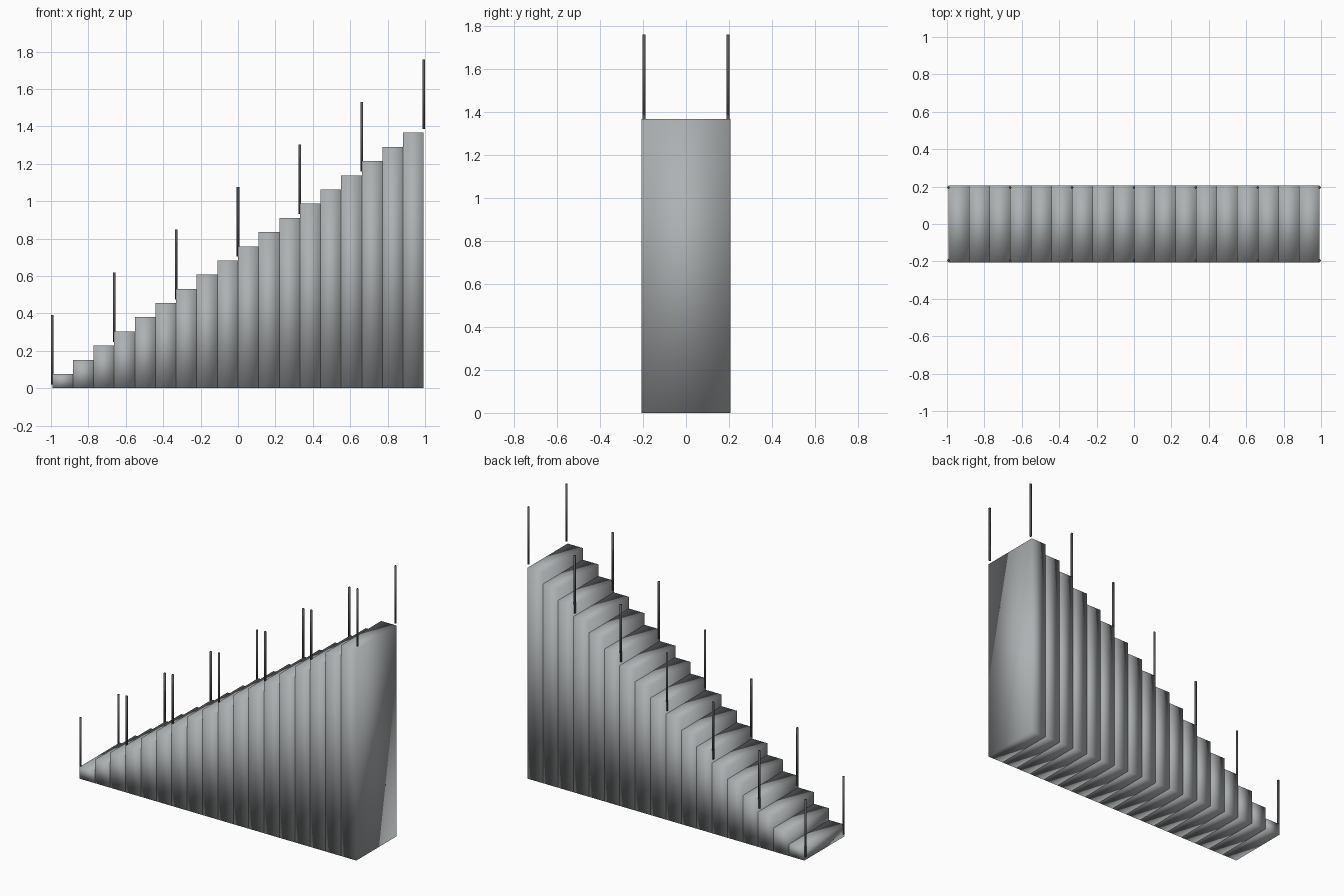
import bpy

cube = bpy.data.objects.get("Cube")
if cube:
    bpy.data.objects.remove(cube, do_unlink=True)

STEPS = 18
HALF_LENGTH = 0.993
TREAD = 2 * HALF_LENGTH / STEPS
RISE = 0.0759
WIDTH = 0.412


def make_material(name, color):
    mat = bpy.data.materials.new(name)
    mat.use_nodes = True
    mat.diffuse_color = color
    mat.node_tree.nodes["Principled BSDF"].inputs["Base Color"].default_value = color
    return mat


stone = make_material("stone grey", (0.42, 0.44, 0.45, 1))
iron = make_material("dark iron", (0.09, 0.095, 0.1, 1))


def finish(name, mat):
    obj = bpy.context.object
    obj.name = name
    obj.data.materials.append(mat)
    bpy.ops.object.transform_apply(location=False, rotation=False, scale=True)
    bpy.ops.object.shade_smooth()


# Solid steps, each a full-height block with soft shading
for i in range(STEPS):
    height = RISE * (i + 1)
    x = -HALF_LENGTH + TREAD * (i + 0.5)
    bpy.ops.mesh.primitive_cube_add(size=1, location=(x, 0, height / 2))
    bpy.context.object.scale = (TREAD, WIDTH, height)
    finish(f"step_{i + 1}", stone)

# Railing posts along both edges, one pair for every three steps
POST_HEIGHT = 0.372
for i in range(STEPS // 3 + 1):
    x = -HALF_LENGTH + 3 * TREAD * i
    z = 0.02 + 3 * RISE * i + POST_HEIGHT / 2
    for side, y in (("front", -0.195), ("back", 0.195)):
        bpy.ops.mesh.primitive_cylinder_add(
            vertices=8, radius=0.007, depth=POST_HEIGHT, location=(x, y, z))
        finish(f"{side}_post_{i + 1}", iron)
